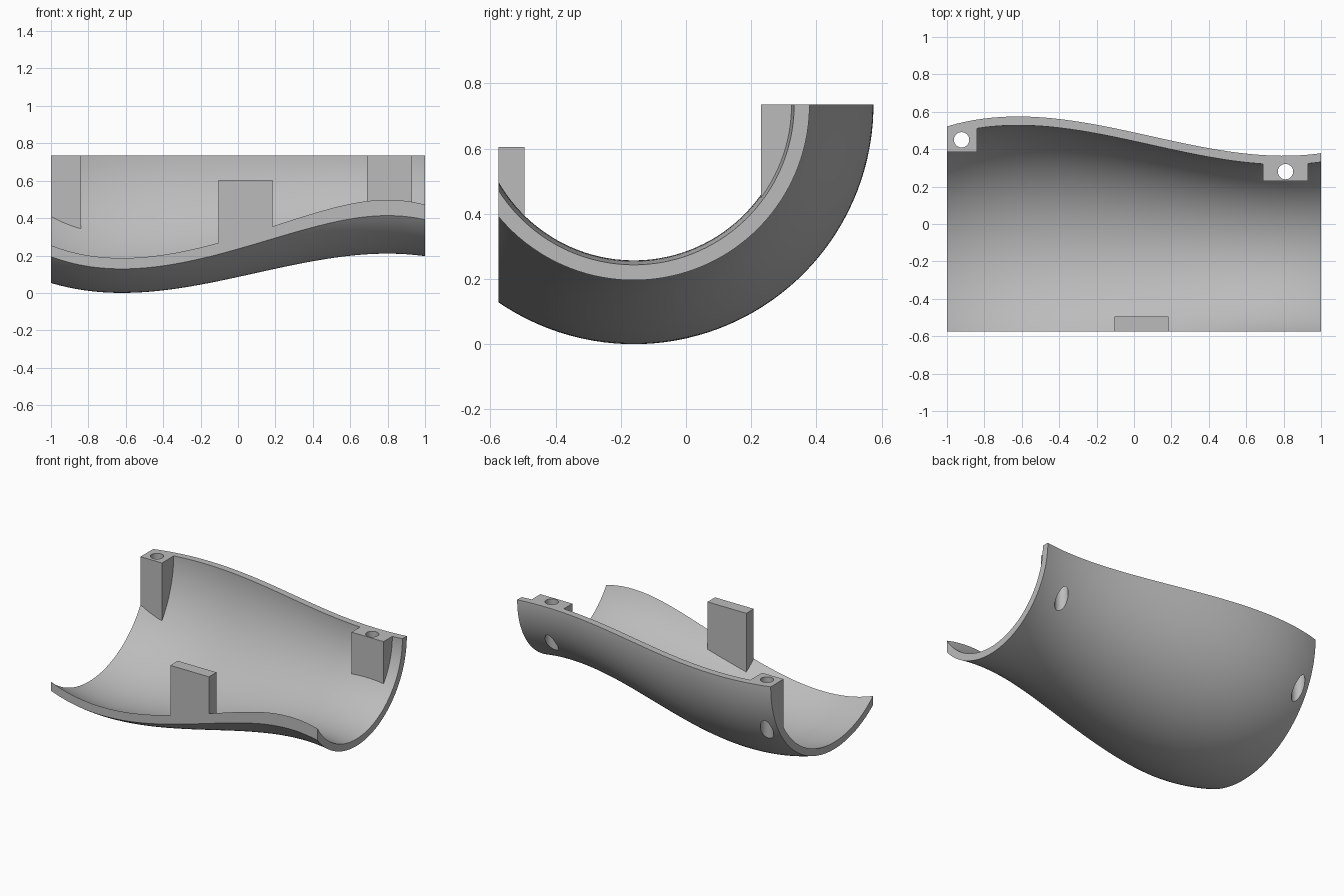
import bpy, math

if "Cube" in bpy.data.objects:
    bpy.data.objects.remove(bpy.data.objects["Cube"], do_unlink=True)

AXIS_Y, TOP, WALL = -0.16, 0.735, 0.047

grey = bpy.data.materials.new("plain grey")
grey.use_nodes = True
COLOUR = (0.5, 0.5, 0.5, 1)
grey.diffuse_color = COLOUR
grey.node_tree.nodes["Principled BSDF"].inputs["Base Color"].default_value = COLOUR


def radius(x):
    """Outer radius: a gentle S along the length."""
    u = (x - 0.09) / 0.71
    return 0.63 + 0.105 * (u ** 3 - 3 * u) / 2


def revolved(name, inset, reach, rings=64, sides=128):
    """Closed solid turned about the long axis."""
    verts, faces = [], []
    for i in range(rings + 1):
        x = reach * (2 * i / rings - 1)
        r = radius(x) - inset
        for j in range(sides):
            a = 2 * math.pi * (j + 0.5) / sides
            verts.append((x, AXIS_Y + r * math.cos(a), TOP + r * math.sin(a)))
    for i in range(rings):
        for j in range(sides):
            k = (j + 1) % sides
            a, b = i * sides, (i + 1) * sides
            faces.append((a + j, a + k, b + k, b + j))
    faces.append(tuple(reversed(range(sides))))
    faces.append(tuple(rings * sides + j for j in range(sides)))
    mesh = bpy.data.meshes.new(name)
    mesh.from_pydata(verts, [], faces)
    mesh.materials.append(grey)
    obj = bpy.data.objects.new(name, mesh)
    bpy.context.collection.objects.link(obj)
    return obj


def box(name, low, high):
    bpy.ops.mesh.primitive_cube_add(size=1, location=[(a + b) / 2 for a, b in zip(low, high)])
    obj = bpy.context.object
    obj.name = name
    obj.scale = [b - a for a, b in zip(low, high)]
    bpy.ops.object.transform_apply(location=True, rotation=True, scale=True)
    obj.data.materials.append(grey)
    return obj


def combine(target, tool, operation):
    """Apply a boolean and discard the tool."""
    mod = target.modifiers.new(operation.lower(), "BOOLEAN")
    mod.operation, mod.solver, mod.object = operation, "EXACT", tool
    bpy.context.view_layer.objects.active = target
    bpy.ops.object.modifier_apply(modifier=mod.name)
    bpy.data.objects.remove(tool, do_unlink=True)


# Cavity, with the three mounting blocks left standing in it
cavity = revolved("cavity", WALL, 1.1)
for name, low, high in (
    ("left_end_block", (-1.3, 0.385, -0.2), (-0.84, 0.9, 1.8)),
    ("right_end_block", (0.69, 0.23, -0.2), (0.93, 0.9, 1.8)),
    ("front_tab", (-0.105, -1.2, -0.2), (0.185, -0.495, 0.605)),
):
    combine(cavity, box(name, low, high), "DIFFERENCE")

# Curved shell, hollowed and trimmed at the ends, rim and front
shell = revolved("curved_shell", 0, 1.05)
combine(shell, cavity, "DIFFERENCE")
combine(shell, box("trim", (-1, -0.575, -0.5), (1, 1.2, TOP)), "INTERSECT")

# Vertical screw holes through the end blocks
for x, y in ((-0.922, 0.45), (0.81, 0.28)):
    bpy.ops.mesh.primitive_cylinder_add(vertices=48, radius=0.041, depth=2, location=(x, y, 0.5))
    hole = bpy.context.object
    hole.data.materials.append(grey)
    combine(shell, hole, "DIFFERENCE")

bpy.ops.object.select_all(action="DESELECT")
shell.select_set(True)
bpy.context.view_layer.objects.active = shell
bpy.ops.object.shade_smooth_by_angle(angle=math.radians(30))
